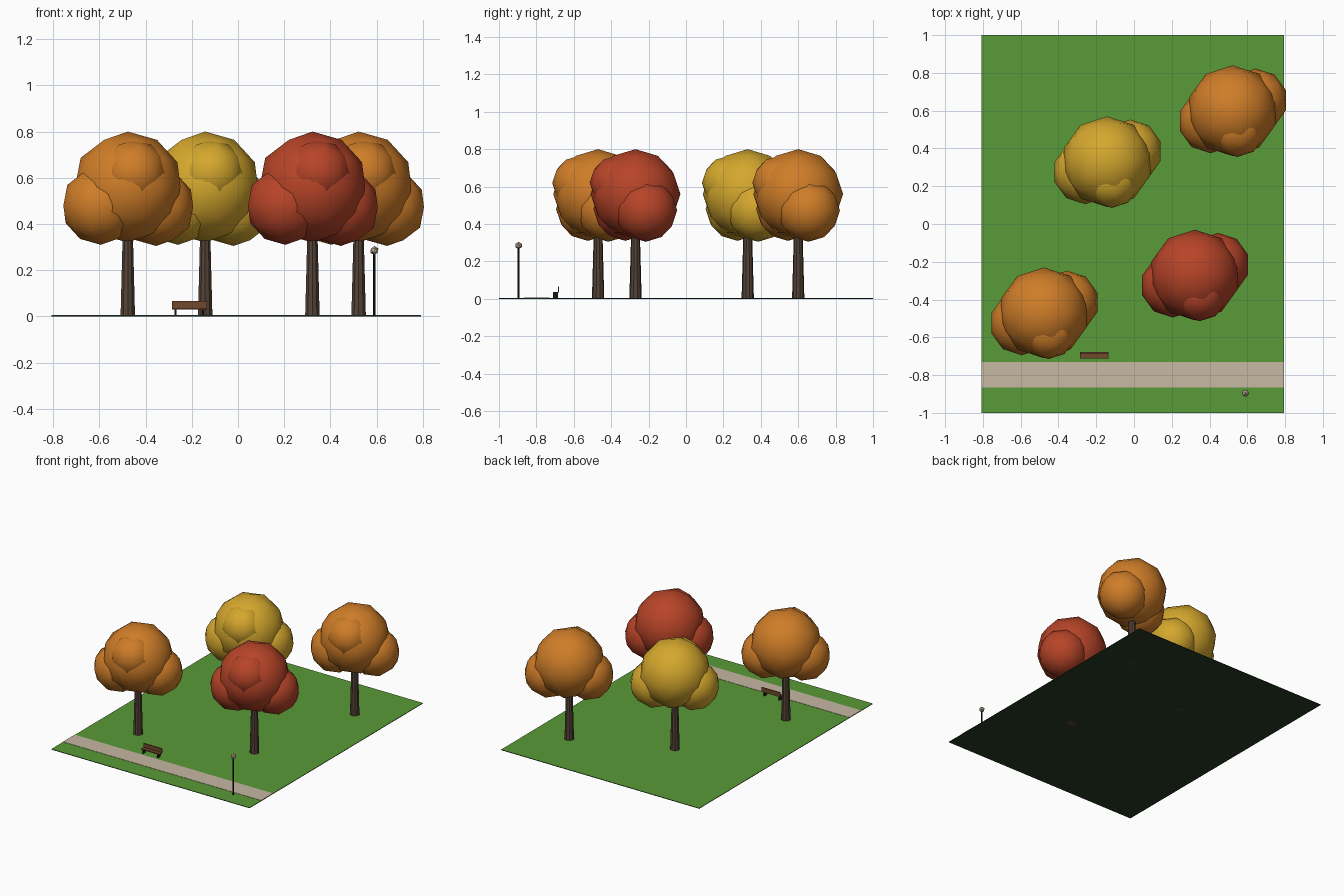
import bpy, bmesh
from mathutils import Matrix, Vector

if "Cube" in bpy.data.objects:
    bpy.data.objects.remove(bpy.data.objects["Cube"])


def material(name, r, g, b):
    """Flat material from 0-255 display values."""
    lin = [((c / 255 + 0.055) / 1.055) ** 2.4 for c in (r, g, b)] + [1]
    m = bpy.data.materials.new(name)
    m.use_nodes = True
    m.diffuse_color = lin
    m.node_tree.nodes["Principled BSDF"].inputs["Base Color"].default_value = lin
    return m


grass = material("grass green", 89, 155, 55)
soil = material("dark soil", 36, 58, 34)
gravel = material("path beige", 199, 184, 164)
bark = material("bark brown", 84, 67, 55)
orange = material("orange leaves", 207, 125, 40)
yellow = material("yellow leaves", 212, 167, 45)
red = material("red leaves", 183, 68, 40)
wood = material("bench wood", 112, 72, 44)
iron = material("dark iron", 24, 23, 22)
glass = material("lamp glass", 195, 175, 150)


def finish(name, bm, mat, smooth=False):
    me = bpy.data.meshes.new(name)
    bm.to_mesh(me)
    bm.free()
    me.materials.append(mat)
    for p in me.polygons:
        p.use_smooth = smooth
    ob = bpy.data.objects.new(name, me)
    bpy.context.collection.objects.link(ob)
    return ob


def box(name, lo, hi, mat):
    lo, hi = Vector(lo), Vector(hi)
    bm = bmesh.new()
    place = Matrix.Translation((lo + hi) / 2) @ Matrix.Diagonal((*(hi - lo), 1))
    bmesh.ops.create_cube(bm, size=1, matrix=place)
    return finish(name, bm, mat)


def post(name, x, y, r1, r2, height, sides, mat):
    bm = bmesh.new()
    bmesh.ops.create_cone(bm, cap_ends=True, segments=sides, radius1=r1, radius2=r2,
                          depth=height, matrix=Matrix.Translation((x, y, height / 2)))
    return finish(name, bm, mat)


def blobs(name, balls, detail, mat, smooth=True):
    bm = bmesh.new()
    for centre, r in balls:
        bmesh.ops.create_icosphere(bm, subdivisions=detail, radius=r,
                                   matrix=Matrix.Translation(centre))
    return finish(name, bm, mat, smooth)


# Lawn: grass on top, soil on the sides and underneath; path across the front
lawn = box("lawn", (-0.807, -1, 0), (0.793, 1, 0.004), soil)
lawn.data.materials.append(grass)
for face in lawn.data.polygons:
    face.material_index = int(face.normal.z > 0.5)
box("path", (-0.807, -0.865, 0.003), (0.793, -0.73, 0.006), gravel)

# Trees: a tapered trunk and a crown of four overlapping balls
crown = [((0, 0, 0.56), 0.24), ((0.123, 0.055, 0.473), 0.168),
         ((-0.117, -0.055, 0.48), 0.17), ((0.025, -0.1, 0.62), 0.145)]
trees = [("front_left", -0.477, -0.47, orange), ("back_middle", -0.142, 0.33, yellow),
         ("front_right", 0.322, -0.27, red), ("back_right", 0.522, 0.60, orange)]
for name, x, y, leaves in trees:
    post(name + "_trunk", x, y, 0.033, 0.022, 0.40, 10, bark)
    blobs(name + "_crown", [(Vector((x, y, 0)) + Vector(c), r) for c, r in crown], 2, leaves)

# Bench beside the path
box("bench_seat", (-0.285, -0.712, 0.03), (-0.135, -0.683, 0.037), wood)
box("bench_back", (-0.285, -0.685, 0.037), (-0.135, -0.678, 0.066), wood)
for side, x in (("right", -0.27), ("left", -0.152)):
    box("bench_leg_" + side, (x - 0.004, -0.712, 0), (x + 0.004, -0.684, 0.031), iron)

# Street lamp with a faceted globe
post("lamp_post", 0.59, -0.895, 0.005, 0.005, 0.275, 8, iron)
blobs("lamp_globe", [((0.59, -0.895, 0.285), 0.02)], 1, glass, smooth=False)
